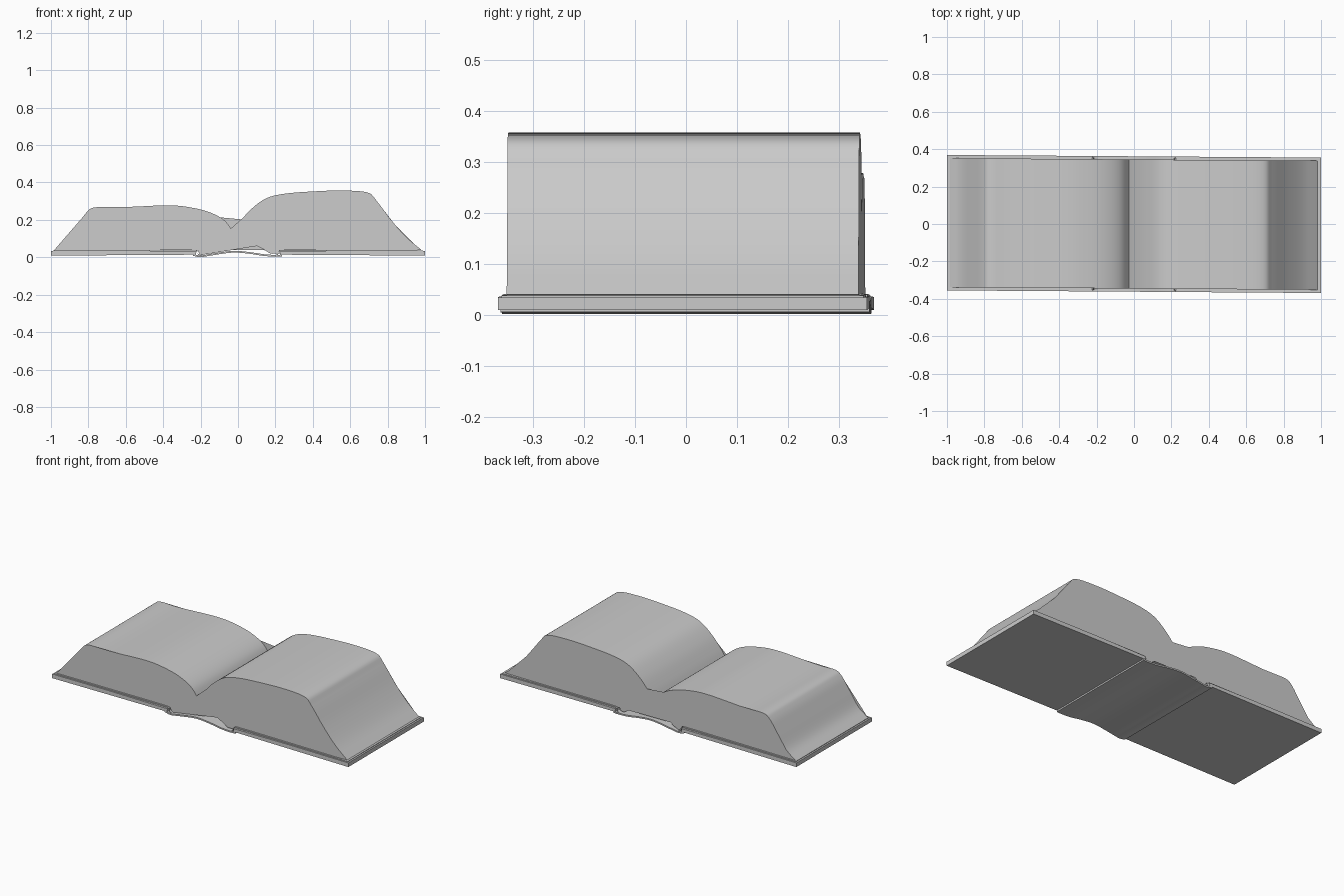
import bpy, bmesh, math
from mathutils import Vector

if "Cube" in bpy.data.objects:
    bpy.data.objects.remove(bpy.data.objects["Cube"])

SKEW = -0.007  # the book lies very slightly turned


def smooth(points, steps=5):
    """Catmull-Rom curve through the points."""
    p = [Vector(q) for q in points]
    p = [2 * p[0] - p[1]] + p + [2 * p[-1] - p[-2]]
    out = []
    for i in range(1, len(p) - 2):
        a, b, c, d = p[i - 1:i + 3]
        for s in range(steps):
            t = s / steps
            out.append(0.5 * (2 * b + (c - a) * t + (2 * a - 5 * b + 4 * c - d) * t * t
                              + (3 * b - a - 3 * c + d) * t ** 3))
    out.append(p[-2])
    return [tuple(v) for v in out]


def extrude(name, outline, half):
    """Closed x-z outline swept from -half to half along y."""
    bm = bmesh.new()
    rings = [[bm.verts.new((x, y + SKEW * x, z)) for x, z in outline] for y in (-half, half)]
    n = len(outline)
    for i in range(n):
        j = (i + 1) % n
        bm.faces.new((rings[0][i], rings[0][j], rings[1][j], rings[1][i]))
    caps = [bm.faces.new(rings[0]), bm.faces.new(rings[1][::-1])]
    bmesh.ops.triangulate(bm, faces=caps)
    bmesh.ops.recalc_face_normals(bm, faces=bm.faces)
    mesh = bpy.data.meshes.new(name)
    bm.to_mesh(mesh)
    bm.free()
    ob = bpy.data.objects.new(name, mesh)
    bpy.context.collection.objects.link(ob)
    bpy.ops.object.select_all(action='DESELECT')
    ob.select_set(True)
    bpy.context.view_layer.objects.active = ob
    bpy.ops.object.shade_smooth_by_angle(angle=math.radians(25))
    return ob


def sheet(path, thickness):
    """Outline of a thin sheet whose underside follows the path."""
    return path + [(x, z + thickness) for x, z in reversed(path)]


# Open page block: left leaves, gutter, right leaves, arched underside
left_top = smooth([(-0.985, 0.036), (-0.92, 0.085), (-0.86, 0.17), (-0.81, 0.24), (-0.765, 0.267),
                   (-0.65, 0.265), (-0.38, 0.278), (-0.24, 0.264), (-0.14, 0.236),
                   (-0.07, 0.195), (-0.027, 0.138)])
right_top = smooth([(-0.027, 0.138), (0.01, 0.19), (0.07, 0.257), (0.15, 0.315), (0.25, 0.34),
                    (0.4, 0.352), (0.55, 0.357), (0.69, 0.347), (0.74, 0.303), (0.82, 0.198),
                    (0.9, 0.108), (0.98, 0.04)])
under = smooth([(0.205, 0.037), (0.2, 0.024), (0.17, 0.022), (0.1, 0.068), (0.03, 0.1),
                (-0.035, 0.12), (-0.08, 0.1), (-0.14, 0.04), (-0.185, 0.014), (-0.205, 0.018),
                (-0.215, 0.037)])
extrude("page_block", left_top + right_top[1:] + under, 0.345)

# Cover boards and the endpapers that curl into the hinges
for side, name in ((-1, "left"), (1, "right")):
    board = [(-1, 0.009), (-0.225, 0.014), (-0.222, 0.033), (-0.6, 0.036), (-1, 0.034)]
    extrude(name + "_cover", [(-side * x, z) for x, z in board], 0.362)
    paper = smooth([(-0.99, 0.0335), (-0.6, 0.0355), (-0.27, 0.0365), (-0.222, 0.033),
                    (-0.215, 0.016), (-0.195, 0.006)], 4)
    extrude(name + "_endpaper", sheet([(-side * x, z) for x, z in paper], 0.004), 0.355)

# Flexible spine strip bowing up between the hinges
spine = smooth([(-0.24, 0.008), (-0.2, 0.001), (-0.14, 0.01), (-0.03, 0.025),
                (0.06, 0.019), (0.14, 0.007), (0.2, 0.004), (0.235, 0.005)])
extrude("spine", sheet(spine, 0.009), 0.362)
